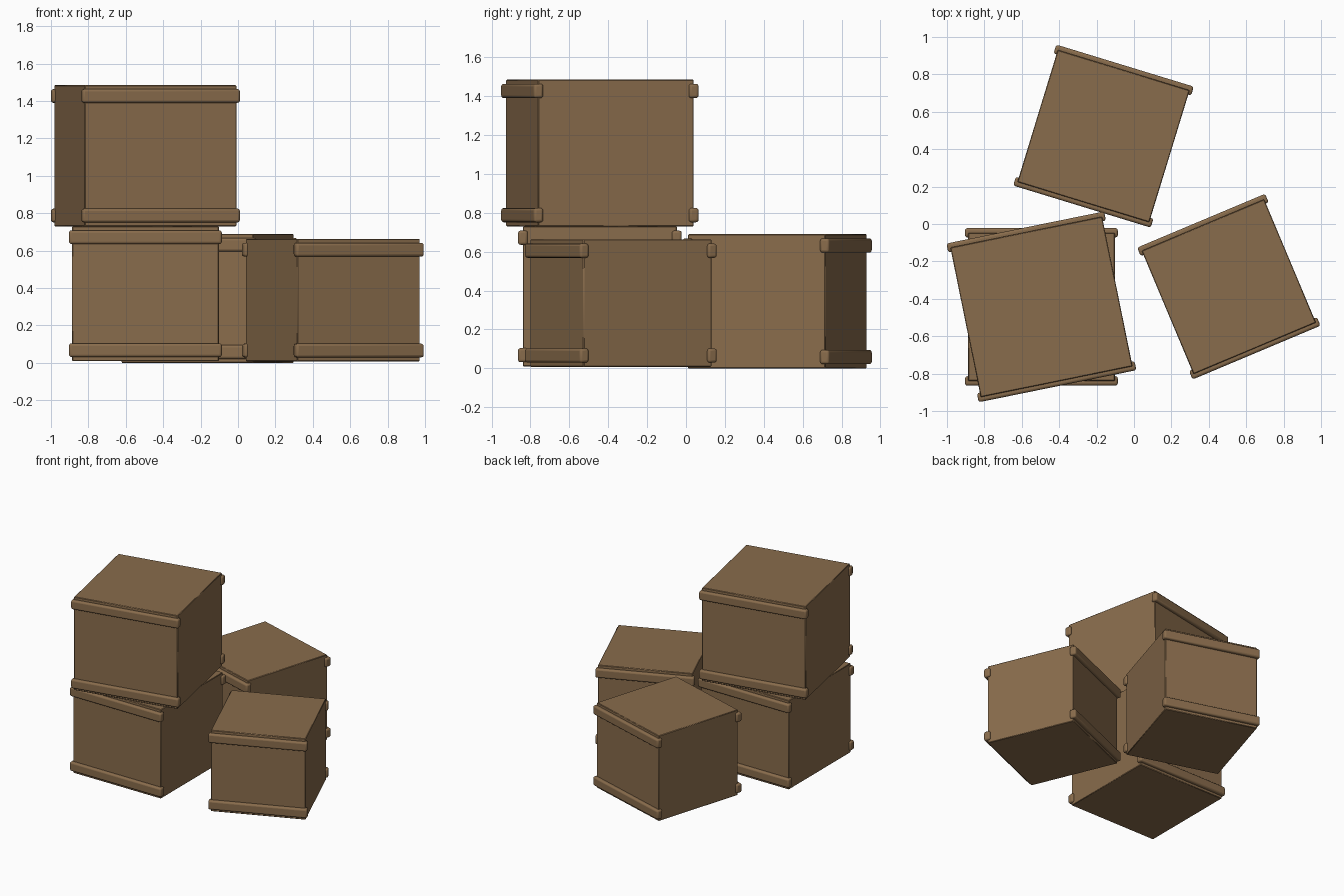
import bpy
from math import radians
from mathutils import Matrix, Vector

old = bpy.data.objects.get("Cube")
if old:
    bpy.data.objects.remove(old, do_unlink=True)

# One brown wood for every part
wood = bpy.data.materials.new("brown wood")
wood.use_nodes = True
colour = (0.25, 0.15, 0.072, 1)
wood.diffuse_color = colour
bsdf = wood.node_tree.nodes["Principled BSDF"]
bsdf.inputs["Base Color"].default_value = colour
bsdf.inputs["Roughness"].default_value = 0.8


def block(name, place, centre, size, bevel, segments):
    """Bevelled block, positioned in its crate's own frame."""
    bpy.ops.mesh.primitive_cube_add(size=1)
    ob = bpy.context.object
    ob.name = name
    ob.data.transform(Matrix.Diagonal((*size, 1)))
    ob.matrix_world = place @ Matrix.Translation(Vector(centre))
    ob.data.materials.append(wood)
    mod = ob.modifiers.new("rounded edges", "BEVEL")
    mod.width = bevel
    mod.segments = segments
    bpy.ops.object.shade_smooth_by_angle(angle=radians(40))
    return ob


def crate(name, x, y, base, angle, width, depth, height):
    place = Matrix.Translation((x, y, base)) @ Matrix.Rotation(radians(angle), 4, "Z")
    block(name + "_body", place, (0, 0, height / 2), (width, depth, height), 0.004, 1)
    # Battens straddle the top and bottom edges of the front and back
    inset = 0.058
    for side, sy in (("front", -1), ("back", 1)):
        for level, z in (("lower", inset), ("upper", height - inset)):
            block(f"{name}_{side}_{level}_batten", place, (0, sy * depth / 2, z),
                  (width + 0.032, 0.05, 0.073), 0.013, 3)


crate("bottom_crate", -0.495, -0.443, 0.01, 0, 0.785, 0.792, 0.72)
crate("top_crate", -0.495, -0.443, 0.73, 11.5, 0.828, 0.816, 0.755)
crate("right_crate", 0.507, -0.335, 0.008, 22.8, 0.71, 0.715, 0.655)
crate("back_crate", -0.163, 0.47, 0.0, -17, 0.737, 0.738, 0.69)
